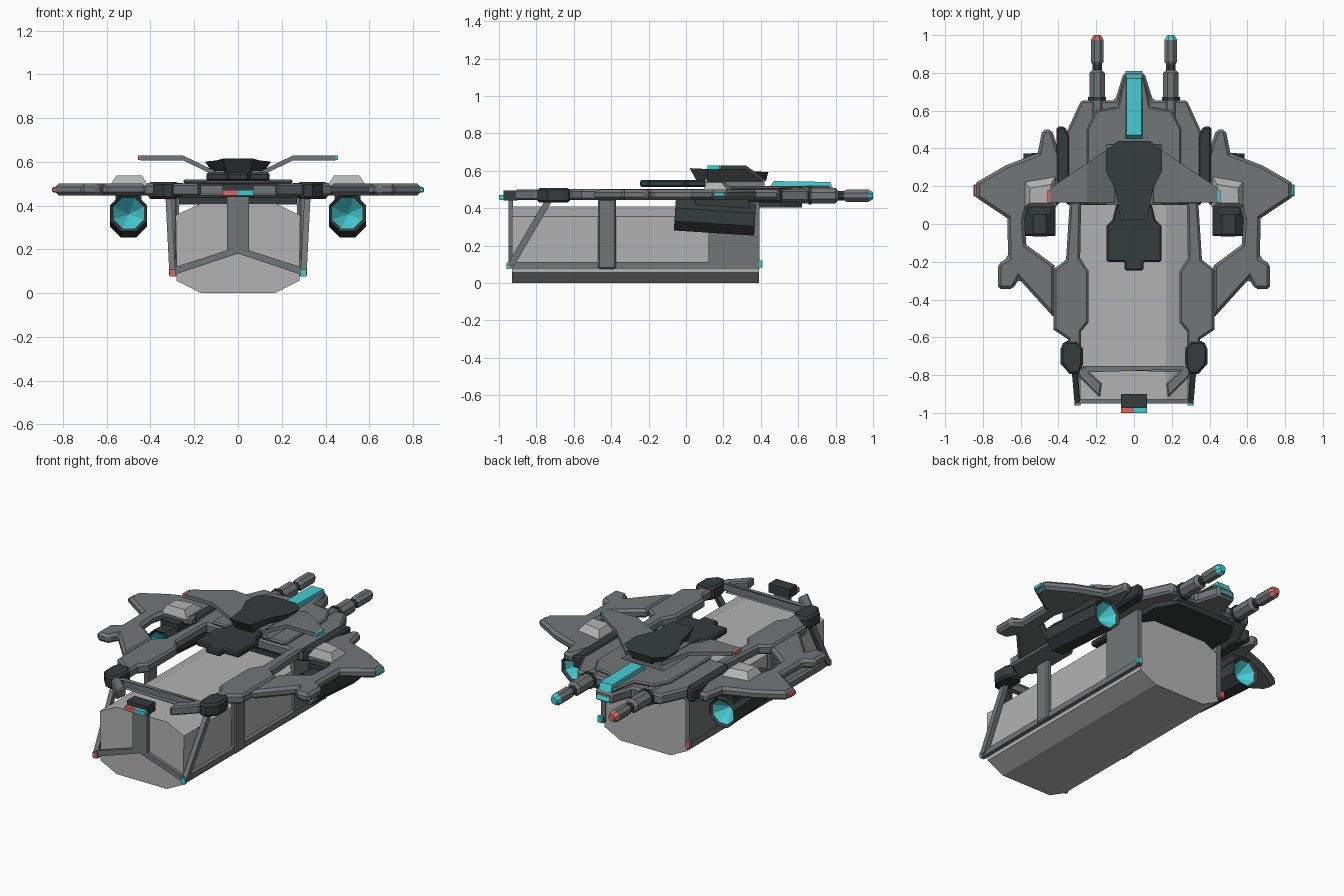
import bpy, bmesh, math
from mathutils import Vector, Matrix

if "Cube" in bpy.data.objects:
    bpy.data.objects.remove(bpy.data.objects["Cube"])


def material(name, rgb):
    m = bpy.data.materials.new(name)
    m.diffuse_color = (*rgb, 1)
    m.use_nodes = True
    m.node_tree.nodes["Principled BSDF"].inputs["Base Color"].default_value = m.diffuse_color
    return m


MID = material("mid grey", (0.165, 0.18, 0.18))
DARK = material("dark grey", (0.036, 0.044, 0.044))
LIGHT = material("light grey", (0.45, 0.45, 0.45))
CYAN = material("cyan", (0.06, 0.6, 0.66))
RED = material("red", (0.66, 0.14, 0.12))
SIDES = ((1, "right"), (-1, "left"))


def finish(name, bm, mats, bevel=0):
    bmesh.ops.recalc_face_normals(bm, faces=bm.faces)
    me = bpy.data.meshes.new(name)
    bm.to_mesh(me)
    bm.free()
    for m in mats:
        me.materials.append(m)
    ob = bpy.data.objects.new(name, me)
    bpy.context.collection.objects.link(ob)
    if bevel:
        b = ob.modifiers.new("chamfer", 'BEVEL')
        b.width, b.segments = bevel, 1
        b.limit_method, b.angle_limit = 'ANGLE', math.radians(60)
    return ob


def loft(name, lower, upper, mat, bevel=0):
    """Join two matching rings of 3D points into a closed solid."""
    bm = bmesh.new()
    a = [bm.verts.new(p) for p in lower]
    b = [bm.verts.new(p) for p in upper]
    bm.faces.new(a)
    bm.faces.new(b)
    for i in range(len(a)):
        j = (i + 1) % len(a)
        bm.faces.new((a[i], a[j], b[j], b[i]))
    return finish(name, bm, [mat], bevel)


def plate(name, pts, z0, z1, mat, bevel=0, s=1):
    return loft(name, [(s * x, y, z0) for x, y in pts], [(s * x, y, z1) for x, y in pts], mat, bevel)


def extrude_y(name, pts, y0, y1, mat, bevel=0):
    return loft(name, [(x, y0, z) for x, z in pts], [(x, y1, z) for x, z in pts], mat, bevel)


def full(half):
    return half + [(-x, y) for x, y in reversed(half) if x]


def box(name, x, y, z, mat, bevel=0, s=1):
    return plate(name, [(x[0], y[0]), (x[1], y[0]), (x[1], y[1]), (x[0], y[1])], z[0], z[1], mat, bevel, s)


def beam(name, p, q, w, d, mat):
    p, q = Vector(p), Vector(q)
    corners = [(-w, -d), (w, -d), (w, d), (-w, d)]
    return loft(name, [p + Vector((u, v, 0)) for u, v in corners],
                [q + Vector((u, v, 0)) for u, v in corners], mat)


def lathe(name, profile, seg_mats, mats, centre, tilt=0, n=8):
    """Spin (y, radius) points round the y axis; each segment has its material."""
    bm = bmesh.new()
    rings = []
    for y, r in profile:
        k = 1 if r == 0 else n
        rings.append([bm.verts.new((r * math.cos((i + .5) * math.tau / n), y,
                                    r * math.sin((i + .5) * math.tau / n))) for i in range(k)])
    for a, b, m in zip(rings, rings[1:], seg_mats):
        for i in range(n):
            j = (i + 1) % n
            vs = [a[i % len(a)], a[j % len(a)], b[j % len(b)], b[i % len(b)]]
            bm.faces.new(list(dict.fromkeys(vs))).material_index = m
    bm.transform(Matrix.Translation(centre) @ Matrix.Rotation(tilt, 4, 'X'))
    return finish(name, bm, mats)


# Cargo container
extrude_y("container", full([(.17, 0), (.28, .055), (.285, .355), (.17, .41)]), -.93, .39, LIGHT)

# Front Y-shaped brace, curved front frame and nose lamps
extrude_y("front_brace", full([(0, .18), (.3, .08), (.3, .115), (.05, .195), (.05, .455)]), -.95, -.925, MID)
plate("front_frame", full([(.31, -.76), (.29, -.81), (.18, -.92), (.17, -.845), (.24, -.78), (.25, -.76)]),
      .445, .5, MID, .008)
box("front_lamp_mount", (-.07, .07), (-.975, -.9), (.44, .495), DARK)

# Main rear deck, raised deck, belly and tail spine
plate("main_deck", full([(.36, .1), (.36, .48), (.28, .655), (.1, .655), (.055, .8)]), .435, .5, MID, .012)
plate("raised_deck", full([(.25, .1), (.25, .5), (.2, .6), (.085, .62), (.055, .77)]), .5, .52, MID, .008)
plate("belly", full([(.27, .1), (.27, .5), (.2, .62)]), .405, .436, DARK)
loft("tail_strip", [(-.05, .44, .5), (.05, .44, .5), (.045, .81, .45), (-.045, .81, .45)],
     [(-.04, .47, .545), (.04, .47, .545), (.04, .77, .54), (-.04, .77, .54)], CYAN)

# Command pod: pedestal, canopy and forward platform
loft("pod_pedestal", [(x, y, .515) for x, y in full([(.15, .1), (.15, .42)])],
     [(x, y, .56) for x, y in full([(.1, .1), (.1, .42)])], MID)
canopy = full([(.07, .02), (.1, .185), (.148, .28), (.148, .386), (.085, .44)])
loft("canopy", [(x * .75, .04 + y * .88, .545) for x, y in canopy],
     [(x, y, .615 - .05 * y) for x, y in canopy], DARK)
plate("forward_platform", full([(.05, -.245), (.05, -.2), (.145, -.2), (.145, -.01), (.115, .02), (.09, .12)]),
      .513, .55, DARK, .008)

# Side lamps come in red on the left and cyan on the right
for s, side in SIDES:
    lamp = CYAN if s > 0 else RED

    def nm(t):
        return side + "_" + t

    box(nm("front_lamp"), (.0, .07), (-1, -.972), (.445, .47), lamp, 0, s)

    # Side frame, node, wing and its extras
    plate(nm("side_frame"), [(.28, .12), (.285, -.18), (.24, -.25), (.24, -.52), (.28, -.57), (.28, -.66),
                             (.35, -.66), (.35, -.61), (.425, -.56), (.425, -.24), (.36, -.19), (.34, .12)],
          .443, .502, MID, .012, s)
    plate(nm("frame_node"), [(.3, -.62), (.37, -.62), (.388, -.66), (.388, -.74), (.34, -.795),
                             (.29, -.795), (.27, -.74), (.27, -.66)], .43, .508, DARK, .012, s)
    plate(nm("wing"), [(.39, .1), (.39, .36), (.435, .5), (.485, .5), (.51, .375), (.68, .31), (.835, .22),
                       (.835, .14), (.67, .03), (.667, -.18), (.72, -.21), (.72, -.345), (.64, -.345),
                       (.61, -.29), (.42, -.5), (.42, -.22), (.57, -.11), (.58, .02), (.56, .1)],
          .445, .5, MID, .016, s)
    box(nm("wing_lamp"), (.83, .85), (.145, .21), (.46, .485), lamp, .005, s)
    plate(nm("wing_root"), [(.34, .1), (.41, .16), (.41, .515), (.365, .515), (.34, .46)], .43, .507, DARK, .01, s)
    loft(nm("engine_cap"), [(s * x, y, .49) for x, y in ((.41, .09), (.585, .09), (.585, .23), (.41, .26))],
         [(s * x, y, .538) for x, y in ((.44, .11), (.555, .11), (.55, .19), (.44, .21))], LIGHT)

    # Engine with glowing cones at both ends
    lathe(nm("engine"), [(-.12, 0), (-.2, .075), (-.215, .092), (.215, .092), (.2, .075), (.12, 0)],
          (1, 0, 0, 0, 1), [DARK, CYAN], (s * .5, .155, .352), -.065)
    box(nm("engine_pylon"), (.44, .56), (.05, .34), (.4, .47), DARK, 0, s)

    # Raised fin: sloping root and level tip
    def fin(t, pts):
        loft(nm(t), [(s * x, y, z - .022) for x, y, z in pts], [(s * x, y, z) for x, y, z in pts], MID)

    fin("fin_root", [(.1, .115, .555), (.25, .115, .628), (.25, .32, .628), (.12, .41, .565)])
    fin("fin_tip", [(.25, .115, .628), (.445, .115, .628), (.445, .19, .628), (.25, .32, .628)])
    box(nm("fin_lamp"), (.443, .457), (.115, .18), (.607, .629), lamp, 0, s)

    # Rear gun
    lathe(nm("gun"), [(.5, 0), (.5, .044), (.655, .044), (.655, .052), (.672, .052), (.672, .044), (.8, .044),
                      (.815, .027), (.845, .027), (.86, .036), (.975, .036), (1, .02), (1, 0)],
          (0, 0, 1, 1, 1, 0, 0, 1, 0, 0, 2, 2), [MID, DARK, lamp], (s * .195, 0, .467))

    # Cargo cradle: struts, rail, post, rear panel and corner lamps
    beam(nm("front_strut"), (s * .3, -.94, .09), (s * .318, -.73, .45), .014, .02, MID)
    box(nm("lower_rail"), (.278, .305), (-.95, .395), (.078, .112), MID, 0, s)
    box(nm("middle_post"), (.28, .315), (-.47, -.375), (.075, .45), MID, .008, s)
    box(nm("rear_panel"), (.27, .3), (.12, .393), (.085, .44), MID, 0, s)
    box(nm("front_corner_lamp"), (.283, .312), (-.96, -.942), (.075, .11), lamp, 0, s)
    box(nm("rear_corner_lamp"), (.283, .312), (.39, .41), (.082, .12), lamp, 0, s)
